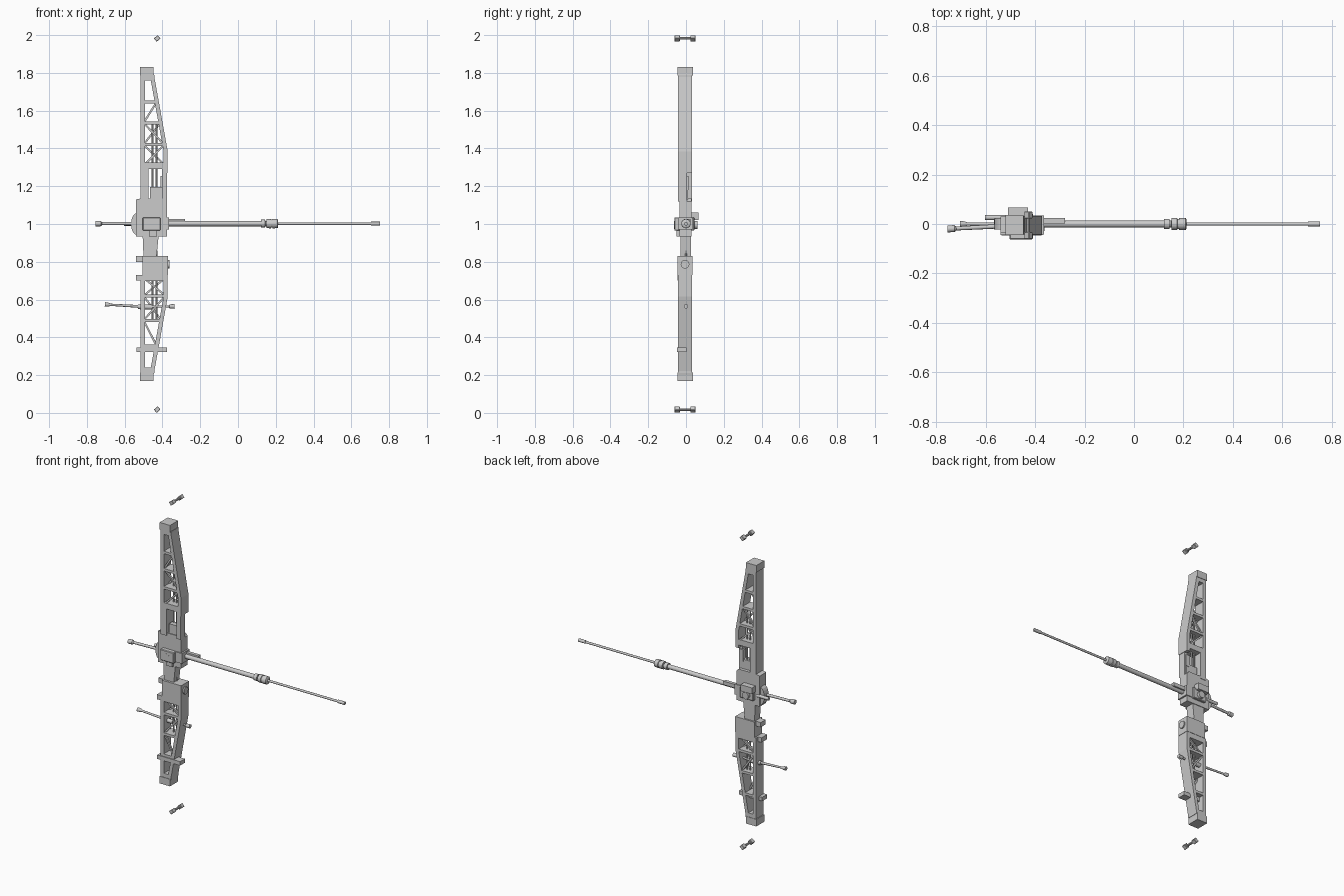
import bpy, bmesh, math
from mathutils import Vector

if "Cube" in bpy.data.objects:
    bpy.data.objects.remove(bpy.data.objects["Cube"], do_unlink=True)

GREY = (0.6, 0.6, 0.6, 1)
mat = bpy.data.materials.new("plain grey")
mat.use_nodes = True
mat.diffuse_color = GREY
mat.node_tree.nodes["Principled BSDF"].inputs["Base Color"].default_value = GREY

Y0, Y1 = -0.042, 0.033          # depth of the bow limbs


def add_object(name, bm):
    bmesh.ops.recalc_face_normals(bm, faces=bm.faces)
    mesh = bpy.data.meshes.new(name)
    bm.to_mesh(mesh)
    bm.free()
    mesh.materials.append(mat)
    obj = bpy.data.objects.new(name, mesh)
    bpy.context.collection.objects.link(obj)
    return obj


def prism(name, outline, y0=Y0, y1=Y1, bevel=0):
    """Extrude an x-z outline along y."""
    bm = bmesh.new()
    face = bm.faces.new([bm.verts.new((x, y0, z)) for x, z in outline])
    out = bmesh.ops.extrude_face_region(bm, geom=[face])["geom"]
    moved = [v for v in out if isinstance(v, bmesh.types.BMVert)]
    bmesh.ops.translate(bm, verts=moved, vec=(0, y1 - y0, 0))
    if bevel:
        bmesh.ops.bevel(bm, geom=bm.edges[:], offset=bevel, segments=1, affect='EDGES')
    return add_object(name, bm)


def box(name, x0, x1, z0, z1, y0=Y0, y1=Y1, bevel=0):
    return prism(name, [(x0, z0), (x1, z0), (x1, z1), (x0, z1)], y0, y1, bevel)


def rod(name, start, end, profile, sides=16):
    """Turned rod: profile holds (fraction along the axis, radius)."""
    start, end = Vector(start), Vector(end)
    turn = (end - start).to_track_quat('Z', 'Y')
    bm = bmesh.new()
    rings = []
    for t, r in profile:
        centre = start.lerp(end, t)
        angles = [math.tau * i / sides for i in range(sides)]
        rings.append([bm.verts.new(centre + turn @ Vector((r * math.cos(a), r * math.sin(a), 0)))
                      for a in angles])
    for a, b in zip(rings, rings[1:]):
        for i in range(sides):
            j = (i + 1) % sides
            bm.faces.new((a[i], a[j], b[j], b[i]))
    bm.faces.new(rings[0])
    bm.faces.new(rings[-1])
    obj = add_object(name, bm)
    bpy.ops.object.select_all(action='DESELECT')
    obj.select_set(True)
    bpy.context.view_layer.objects.active = obj
    bpy.ops.object.shade_smooth_by_angle(angle=math.radians(35))
    return obj


def plain_rod(name, start, end, r, sides=16):
    return rod(name, start, end, [(0, r), (1, r)], sides)


def strut(name, a, b, half, y0, y1):
    """Flat bar between two x-z points."""
    a, b = Vector(a), Vector(b)
    n = (b - a).orthogonal().normalized() * half
    return prism(name, [a + n, b + n, b - n, a - n], y0, y1)


# Limbs: d is the distance from the bow centre, sign picks upper or lower
def limb(name, sign, rungs, rail_start):
    z = lambda d: 1 + sign * d
    outer = [(-0.447, 0.8), (-0.435, 0.735), (-0.372, 0.385), (-0.372, 0.27)]

    def outer_x(d):
        for (xa, da), (xb, db) in zip(outer, outer[1:]):
            if db <= d <= da:
                return xa + (xb - xa) * (da - d) / (da - db)
        return outer[-1][0]

    box(name + "_tip", -0.52, -0.447, *sorted((z(0.785), z(0.83))), Y0 - 0.003, Y1 + 0.003)
    box(name + "_string_rail", -0.515, -0.493, *sorted((z(rail_start), z(0.79))))
    prism(name + "_outer_rail", [(x, z(d)) for x, d in outer]
          + [(x - 0.022, z(d)) for x, d in reversed(outer)])
    box(name + "_end_web", -0.5, -0.443, *sorted((z(0.76), z(0.79))))
    for i, d in enumerate(rungs):
        half = 0.018 if i == len(rungs) - 1 else 0.008
        box(f"{name}_rung_{i + 1}", -0.5, outer_x(d) - 0.01, *sorted((z(d - half), z(d + half))))
    # diagonal braces on the front and back faces
    for i, (far, near) in enumerate(zip(rungs, rungs[1:])):
        up = ((-0.5, z(near)), (outer_x(far) - 0.012, z(far)))
        down = ((-0.5, z(far)), (outer_x(near) - 0.012, z(near)))
        front, back = (down, up) if i == 1 else (up, down)
        strut(f"{name}_front_brace_{i + 1}", *front, 0.005, Y0 + 0.012, Y0 + 0.024)
        if i:
            strut(f"{name}_back_brace_{i + 1}", *back, 0.005, Y1 - 0.024, Y1 - 0.012)
    for x in (-0.452, -0.432):
        plain_rod(name + "_core_rod", (x, 0, z(rungs[1])), (x, 0, z(0.14)), 0.005, 8)


limb("upper_limb", 1, [0.645, 0.535, 0.42, 0.308], 0.13)
limb("lower_limb", -1, [0.645, 0.51, 0.38, 0.285], 0.27)

# Riser window above the grip
box("riser_back_post", -0.515, -0.474, 1.12, 1.3)
box("riser_front_post", -0.402, -0.375, 1.12, 1.3, Y0, 0.004)
box("rest_block", -0.465, -0.385, 1.12, 1.195, -0.03, 0.01)
box("rest_plate", -0.41, -0.383, 1.18, 1.255, -0.02, 0.012)

# Central body
prism("riser_body", [(-0.54, 0.935), (-0.375, 0.935), (-0.375, 1.12), (-0.39, 1.135),
                     (-0.515, 1.135), (-0.54, 1.13)], -0.035, 0.03)
box("centre_block", -0.505, -0.41, 0.965, 1.035, -0.062, 0.045, 0.004)
box("side_block", -0.51, -0.43, 1.02, 1.06, 0.02, 0.066)
box("front_block", -0.41, -0.365, 0.97, 1.035, -0.042, 0.035)
box("lower_catch", -0.47, -0.43, 0.935, 0.97, -0.05, 0.03)
prism("back_guard", [(-0.535 - 0.031 * math.sin(math.pi * i / 10),
                      1.0 + 0.058 * math.cos(math.pi * i / 10)) for i in range(11)],
      -0.022, 0.022)
for y in (-0.063, 0.044):
    plain_rod("pivot_cap", (-0.46, y, 0.995), (-0.46, y + 0.018, 0.995), 0.022)

# Grip and lower block
prism("grip", [(-0.505, 0.94), (-0.42, 0.94), (-0.432, 0.82), (-0.5, 0.82)], -0.03, 0.026)
prism("lower_block", [(-0.505, 0.73), (-0.37, 0.73), (-0.37, 0.83), (-0.505, 0.83)],
      Y0 - 0.002, Y1 + 0.002)
plain_rod("block_boss", (-0.38, -0.005, 0.787), (-0.362, -0.005, 0.787), 0.023)
box("upper_lug", -0.54, -0.5, 0.8, 0.83, -0.03, 0.02)
box("lower_lug", -0.54, -0.49, 0.7, 0.73, -0.045, 0.012)
box("lower_crossbar", -0.537, -0.375, 0.322, 0.347, -0.047, 0.002)

# Long front stabiliser
plain_rod("stabiliser_tube", (-0.4, 0, 1.002), (0.13, 0, 1.002), 0.014)
rod("stabiliser_damper", (0.122, 0, 1.002), (0.212, 0, 1.002),
    [(0, 0.021), (0.24, 0.021), (0.25, 0.014), (0.32, 0.014), (0.33, 0.024), (0.58, 0.025),
     (0.6, 0.021), (0.66, 0.021), (0.68, 0.025), (0.97, 0.024), (1, 0.02)])
plain_rod("stabiliser_shaft", (0.2, 0, 1.002), (0.72, 0, 1.002), 0.007, 12)
plain_rod("stabiliser_tip", (0.705, 0, 1.002), (0.753, 0, 1.002), 0.01, 12)
box("stabiliser_bracket", -0.38, -0.28, 1.003, 1.026, 0.002, 0.024)

# Rear rods
rod("rear_rod", (-0.755, -0.02, 1.002), (-0.52, -0.008, 1.002),
    [(0, 0.014), (0.12, 0.014), (0.15, 0.008), (1, 0.009)], 12)
plain_rod("rear_stub", (-0.603, 0.026, 1.0), (-0.52, 0.026, 1.0), 0.01, 12)

# Thin tilted rod through the lower limb
rod("side_rod_rear", (-0.705, 0, 0.574), (-0.46, 0, 0.56),
    [(0, 0.012), (0.07, 0.011), (0.13, 0.006), (0.6, 0.007), (1, 0.009)], 12)
rod("side_rod_front", (-0.47, 0, 0.562), (-0.335, 0, 0.564),
    [(0, 0.006), (0.77, 0.006), (0.8, 0.011), (1, 0.012)], 12)
plain_rod("side_rod_collar", (-0.53, 0, 0.562), (-0.455, 0, 0.56), 0.013, 12)

# Floating string ends: a bar with a tilted block at each end
for name, z, tilt in (("top", 1.9825, 40), ("bottom", 0.0175, 40)):
    c = Vector((-0.428, z))
    rad = math.radians(tilt)
    u = Vector((math.cos(rad), math.sin(rad)))
    v = Vector((-u.y, u.x))
    square = [c + u * a * 0.0135 + v * b * 0.0115
              for a, b in ((-1, -1), (1, -1), (1, 1), (-1, 1))]
    for side, y in (("front", -0.06), ("back", 0.023)):
        prism(f"{name}_{side}_end", square, y, y + 0.027, 0.002)
    plain_rod(name + "_end_bar", (c.x, -0.05, z), (c.x, 0.04, z), 0.007, 8)
